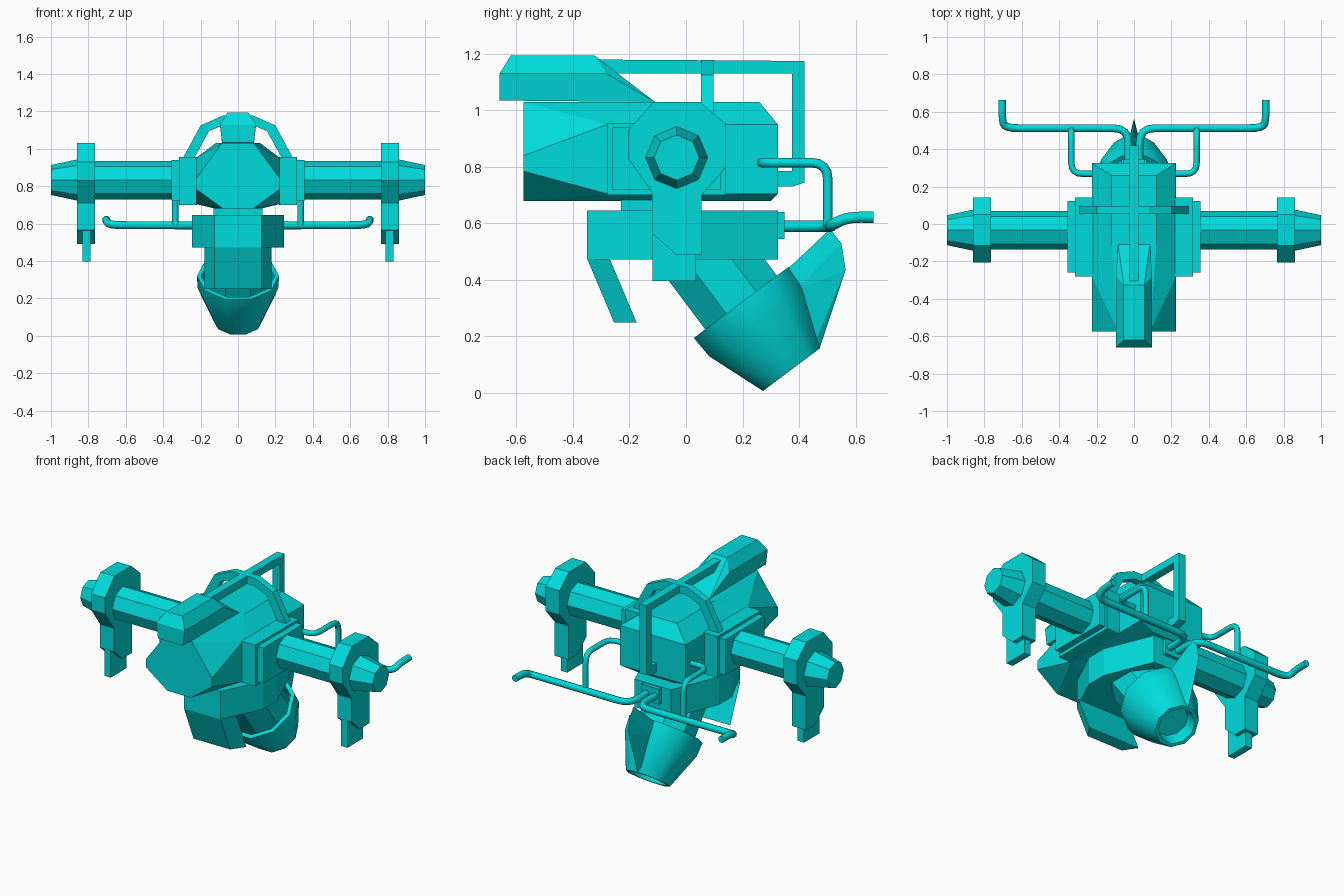
import bpy, bmesh
from math import pi, cos, sin, radians
from mathutils import Vector as V

if "Cube" in bpy.data.objects:
    bpy.data.objects.remove(bpy.data.objects["Cube"])

mat = bpy.data.materials.new("teal_paint")
mat.diffuse_color = (0.0, 0.72, 0.72, 1)
mat.use_nodes = True
mat.node_tree.nodes["Principled BSDF"].inputs["Base Color"].default_value = mat.diffuse_color


def finish(name, bm, mirror=False):
    bmesh.ops.recalc_face_normals(bm, faces=bm.faces)
    me = bpy.data.meshes.new(name)
    bm.to_mesh(me)
    bm.free()
    ob = bpy.data.objects.new(name, me)
    bpy.context.collection.objects.link(ob)
    me.materials.append(mat)
    if mirror:
        ob.modifiers.new("Mirror", 'MIRROR').use_mirror_merge = False
    return ob


def hull(name, half_pts):
    """Convex solid from points given for one side and repeated at -x."""
    bm = bmesh.new()
    for p in {(s * x, y, z) for x, y, z in half_pts for s in (1, -1)}:
        bm.verts.new(p)
    r = bmesh.ops.convex_hull(bm, input=bm.verts)
    loose = [v for v in r["geom_interior"] if isinstance(v, bmesh.types.BMVert)]
    bmesh.ops.delete(bm, geom=loose, context='VERTS')
    bmesh.ops.dissolve_limit(bm, angle_limit=radians(1), verts=bm.verts, edges=bm.edges)
    return finish(name, bm)


def prism(name, pts, depth, to3d, mirror=False):
    """Flat profile extruded between two depths; to3d maps (a, b, depth)."""
    bm = bmesh.new()
    lo, hi = [[bm.verts.new(to3d(a, b, d)) for a, b in pts] for d in depth]
    bm.faces.new(lo)
    bm.faces.new(hi)
    for i in range(len(pts)):
        j = (i + 1) % len(pts)
        bm.faces.new((lo[i], lo[j], hi[j], hi[i]))
    return finish(name, bm, mirror)


def side(a, b, d):
    return (d, a, b)


def front(a, b, d):
    return (a, d, b)


def plan(a, b, d):
    return (a, b, d)


def box(name, x, y, z, mirror=False):
    pts = [(y[0], z[0]), (y[1], z[0]), (y[1], z[1]), (y[0], z[1])]
    return prism(name, pts, x, side, mirror)


def lathe(name, prof, origin, d, u, v, n, phase=0.0, mirror=False):
    """Rings of (distance along d, radius), capped at both ends."""
    bm = bmesh.new()
    o, d, u, v = V(origin), V(d), V(u), V(v)
    ang = [phase + 2 * pi * k / n for k in range(n)]
    rings = [[bm.verts.new(o + d * t + (u * cos(a) + v * sin(a)) * r) for a in ang]
             for t, r in prof]
    for p, q in zip(rings, rings[1:]):
        for i in range(n):
            bm.faces.new((p[i], p[(i + 1) % n], q[(i + 1) % n], q[i]))
    bm.faces.new(rings[0])
    bm.faces.new(rings[-1])
    return finish(name, bm, mirror)


def pipe(name, pts, r, bend):
    """Round tube with rounded corners, on both sides."""
    pts = [V(p) for p in pts]
    path = [pts[0]]
    for a, b, c in zip(pts, pts[1:], pts[2:]):
        p = b + (a - b).normalized() * min(bend, (a - b).length * 0.5)
        q = b + (c - b).normalized() * min(bend, (c - b).length * 0.5)
        for k in range(5):
            t = k / 4
            path.append(p * (1 - t) ** 2 + b * 2 * t * (1 - t) + q * t * t)
    path.append(pts[-1])
    cu = bpy.data.curves.new(name, 'CURVE')
    cu.dimensions = '3D'
    cu.bevel_depth, cu.bevel_resolution, cu.use_fill_caps = r, 2, True
    for s in (1, -1):
        sp = cu.splines.new('POLY')
        sp.points.add(len(path) - 1)
        for k, p in enumerate(path):
            sp.points[k].co = (s * p.x, p.y, p.z, 1)
    cu.materials.append(mat)
    bpy.context.collection.objects.link(bpy.data.objects.new(name, cu))


# Main body and the crest on top
hull("main_body", [
    (.085, -.575, 1.03), (.225, -.575, .84), (.225, -.575, .785), (.08, -.575, .68),
    (.12, -.11, 1.03), (.225, -.28, .95), (.225, -.28, .705), (.12, -.28, .68),
    (.12, .26, 1.03), (.225, .325, .95), (.225, .325, .705), (.12, .30, .68)])
hull("crest", [
    (.085, -.66, 1.035), (.097, -.66, 1.13), (.055, -.62, 1.195),
    (.055, -.325, 1.195), (.097, -.28, 1.13), (.085, -.11, 1.03)])

# Roll bars
prism("long_roll_bar", [(-.32, 1.18), (.42, 1.175), (.42, .745), (.375, .73), (.32, .73),
                        (.32, .785), (.375, .785), (.375, 1.13), (-.32, 1.13)],
      (-.025, .025), side)
arch = [(.30, .94), (.20, 1.125), (.08, 1.178)]
inner = [(.07, 1.13), (.155, 1.095), (.24, .94)]
prism("cross_roll_bar", arch + [(-x, z) for x, z in reversed(arch)]
      + [(-x, z) for x, z in reversed(inner)] + inner, (.053, .097), front)

# Shoulder plates, arms and claws
box("shoulder_plate", (.22, .315), (-.28, .142), (.70, .955), True)
box("shoulder_cover", (.31, .355), (-.26, .122), (.72, .94), True)
lathe("arm", [(.34, .103), (.80, .103), (.86, .11), (1.0, .08)],
      (0, -.033, .833), (1, 0, 0), (0, 1, 0), (0, 0, 1), 8, 0, True)
prism("arm_claw", [(-.115, 1.03), (.05, 1.03), (.142, .95), (.142, .80), (.055, .70),
                   (.055, .49), (-.035, .49), (-.12, .565), (-.12, .71),
                   (-.205, .83), (-.205, .93)], (.765, .86), side, True)
box("claw_tip", (.788, .832), (-.118, .035), (.397, .57), True)

# Lower housing with its slanted front guard
box("body_neck", (-.13, .13), (-.23, .05), (.63, .70))
prism("lower_housing", [(-.125, -.35), (.125, -.35), (.245, -.10), (.245, .03),
                        (.125, .325), (-.125, .325), (-.245, .03), (-.245, -.10)],
      (.472, .645), plan)
hull("front_guard", [(.125, -.35, .475), (.18, -.27, .475),
                     (.125, -.255, .25), (.18, -.175, .25)])

# Tilted thruster: neck, cup and fin
axis, up = (0, .6, -.8), (0, .8, .6)
centre = (0, .195, .32)
lathe("thruster_neck", [(-.27, .172), (.13, .172)], centre, axis, (1, 0, 0), up, 8, pi / 8)
cup = lathe("thruster_cup", [(.12, .18), (0, .195), (0, .22), (.085, .215), (.297, .132),
                             (.297, .112), (.22, .10)],
            centre, axis, (1, 0, 0), up, 10)
bpy.context.view_layer.objects.active = cup
cup.select_set(True)
bpy.ops.object.shade_smooth_by_angle(angle=radians(37))
hull("thruster_fin", [(0, .51, .58), (0, .55, .53), (0, .565, .435), (0, .472, .155),
                      (.04, .345, .425), (.045, .385, .36), (.02, .45, .165)])

# Rear handlebar tubing
box("handlebar_mount", (-.06, .06), (.32, .348), (.545, .64))
pipe("handlebar", [(.03, .34, .59), (.03, .512, .59), (.695, .512, .592),
                   (.705, .57, .622), (.705, .663, .622)], .021, .08)
pipe("handlebar_brace", [(.21, .268, .815), (.335, .268, .815),
                         (.335, .502, .815), (.335, .502, .59)], .017, .06)
